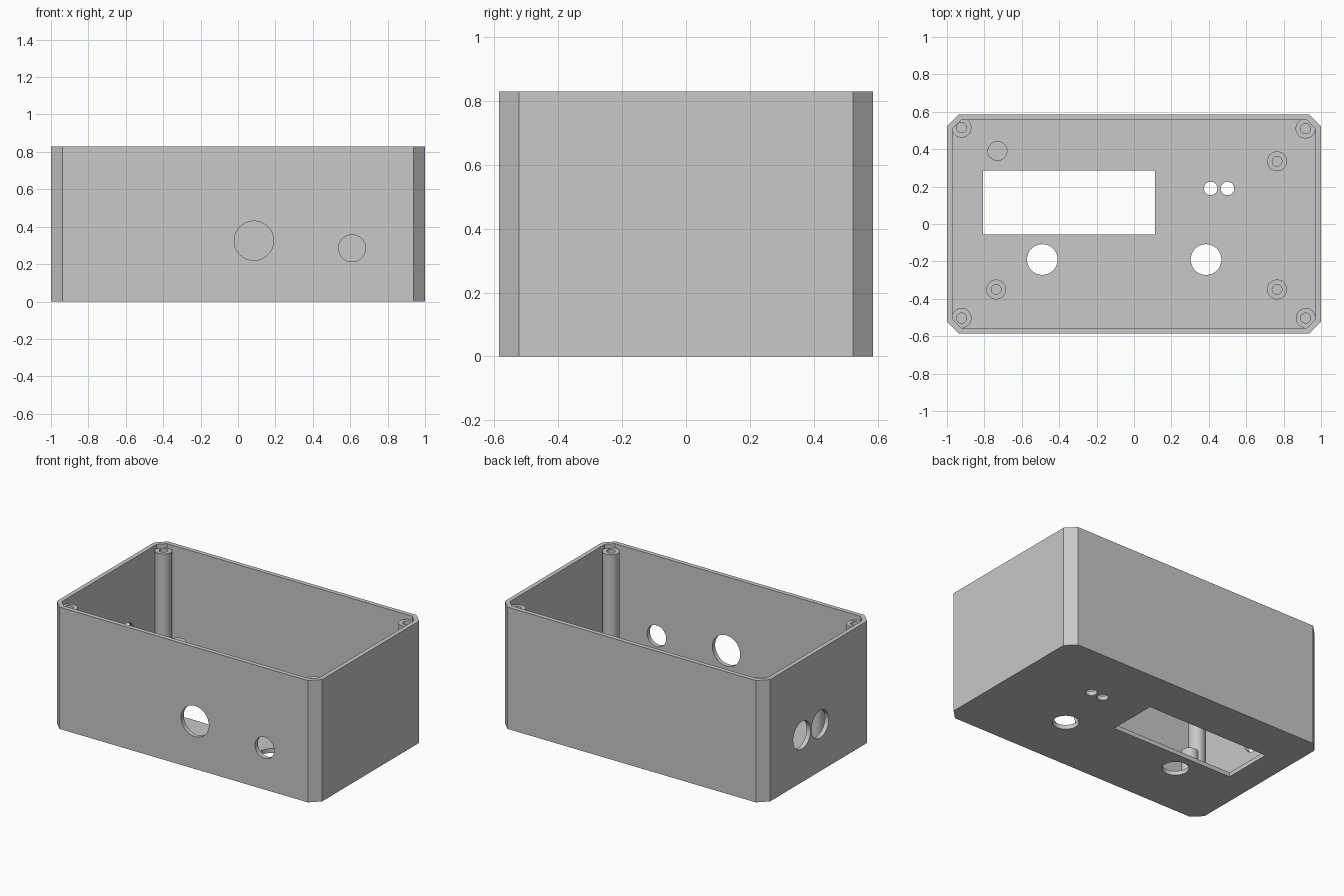
import bpy, bmesh, math
from mathutils import Matrix

if "Cube" in bpy.data.objects:
    bpy.data.objects.remove(bpy.data.objects["Cube"])

HX, HY, H, CH, WALL, FLOOR = 1.0, 0.585, 0.83, 0.063, 0.03, 0.03

grey = bpy.data.materials.new("plain grey")
grey.diffuse_color = (0.58, 0.58, 0.58, 1)
grey.use_nodes = True
grey.node_tree.nodes["Principled BSDF"].inputs["Base Color"].default_value = grey.diffuse_color


def make(name, bm):
    bmesh.ops.recalc_face_normals(bm, faces=bm.faces)
    me = bpy.data.meshes.new(name)
    bm.to_mesh(me)
    bm.free()
    me.materials.append(grey)
    ob = bpy.data.objects.new(name, me)
    bpy.context.collection.objects.link(ob)
    return ob


def octagon(name, hx, hy, ch, z0, z1):
    """Chamfered rectangle extruded upward."""
    corners = [(hx - ch, -hy), (hx, -hy + ch), (hx, hy - ch), (hx - ch, hy)]
    pts = corners + [(-x, -y) for x, y in corners]
    bm = bmesh.new()
    face = bm.faces.new([bm.verts.new((x, y, z0)) for x, y in pts])
    up = bmesh.ops.extrude_face_region(bm, geom=[face])["geom"]
    bmesh.ops.translate(bm, vec=(0, 0, z1 - z0),
                        verts=[g for g in up if isinstance(g, bmesh.types.BMVert)])
    return make(name, bm)


def cylinder(name, center, r, depth, axis="Z"):
    rot = {"Z": Matrix(), "X": Matrix.Rotation(math.pi / 2, 4, "Y"),
           "Y": Matrix.Rotation(math.pi / 2, 4, "X")}[axis]
    bm = bmesh.new()
    bmesh.ops.create_cone(bm, cap_ends=True, segments=48, radius1=r, radius2=r,
                          depth=depth, matrix=Matrix.Translation(center) @ rot)
    return make(name, bm)


def cut(target, cutter):
    cutter.hide_render = True
    cutter.hide_set(True)
    m = target.modifiers.new(cutter.name, "BOOLEAN")
    m.operation, m.object, m.solver = "DIFFERENCE", cutter, "EXACT"


def smooth(ob):
    bpy.ops.object.select_all(action="DESELECT")
    ob.select_set(True)
    bpy.context.view_layer.objects.active = ob
    bpy.ops.object.shade_smooth_by_angle(angle=math.radians(30))


def tube(name, x, y, r, z0, z1, bore, bore_depth):
    """Solid post with a blind screw hole from the top, made as a lathed profile."""
    prof = [(0, z0), (r, z0), (r, z1)]
    prof += [(bore, z1), (bore, z1 - bore_depth), (0, z1 - bore_depth)] if bore else [(0, z1)]
    bm = bmesh.new()
    vs = [bm.verts.new((px, 0, pz)) for px, pz in prof]
    es = [bm.edges.new(p) for p in zip(vs, vs[1:])]
    bmesh.ops.spin(bm, geom=vs + es, cent=(0, 0, 0), axis=(0, 0, 1),
                   angle=2 * math.pi, steps=40)
    bmesh.ops.remove_doubles(bm, verts=bm.verts, dist=1e-5)
    bmesh.ops.translate(bm, verts=bm.verts, vec=(x, y, 0))
    smooth(make(name, bm))


# Open-topped enclosure shell
shell = octagon("enclosure_shell", HX, HY, CH, 0, H)
cut(shell, octagon("cavity_cutter", HX - WALL, HY - WALL, CH - 0.018, FLOOR, H + 0.1))

# Display window in the floor panel
bm = bmesh.new()
bmesh.ops.create_cube(bm, size=1, matrix=Matrix.Translation((-0.348, 0.115, 0.0))
                      @ Matrix.Diagonal((0.92, 0.34, 0.2, 1)))
cut(shell, make("window_cutter", bm))

# Round holes in the floor: two knobs and two indicator lights
for i, (x, y, r) in enumerate([(-0.49, -0.19, 0.082), (0.385, -0.19, 0.082),
                               (0.41, 0.19, 0.036), (0.50, 0.19, 0.036)]):
    cut(shell, cylinder(f"floor_hole_cutter_{i}", (x, y, 0), r, 0.2))

# Connector holes in the front wall and the left wall
for i, (x, z, r) in enumerate([(0.085, 0.325, 0.105), (0.61, 0.285, 0.072)]):
    cut(shell, cylinder(f"front_hole_cutter_{i}", (x, -HY, z), r, 0.2, "Y"))
for i, y in enumerate((0.18, -0.015)):
    cut(shell, cylinder(f"left_hole_cutter_{i}", (-HX, y, 0.32), 0.094, 0.2, "X"))
smooth(shell)

# Tall screw posts in the corners
for i, (x, y) in enumerate([(0.917, 0.51), (-0.922, 0.515), (-0.922, -0.503), (0.918, -0.503)]):
    tube(f"corner_post_{i}", x, y, 0.053, FLOOR - 0.01, 0.80, 0.027, 0.25)

# Short board standoffs, one without a screw hole
for i, (x, y, bore) in enumerate([(0.765, 0.335, 0.026), (0.765, -0.35, 0.026),
                                  (-0.737, -0.35, 0.026), (-0.73, 0.39, 0)]):
    tube(f"board_standoff_{i}", x, y, 0.053, FLOOR - 0.01, 0.28, bore, 0.15)
